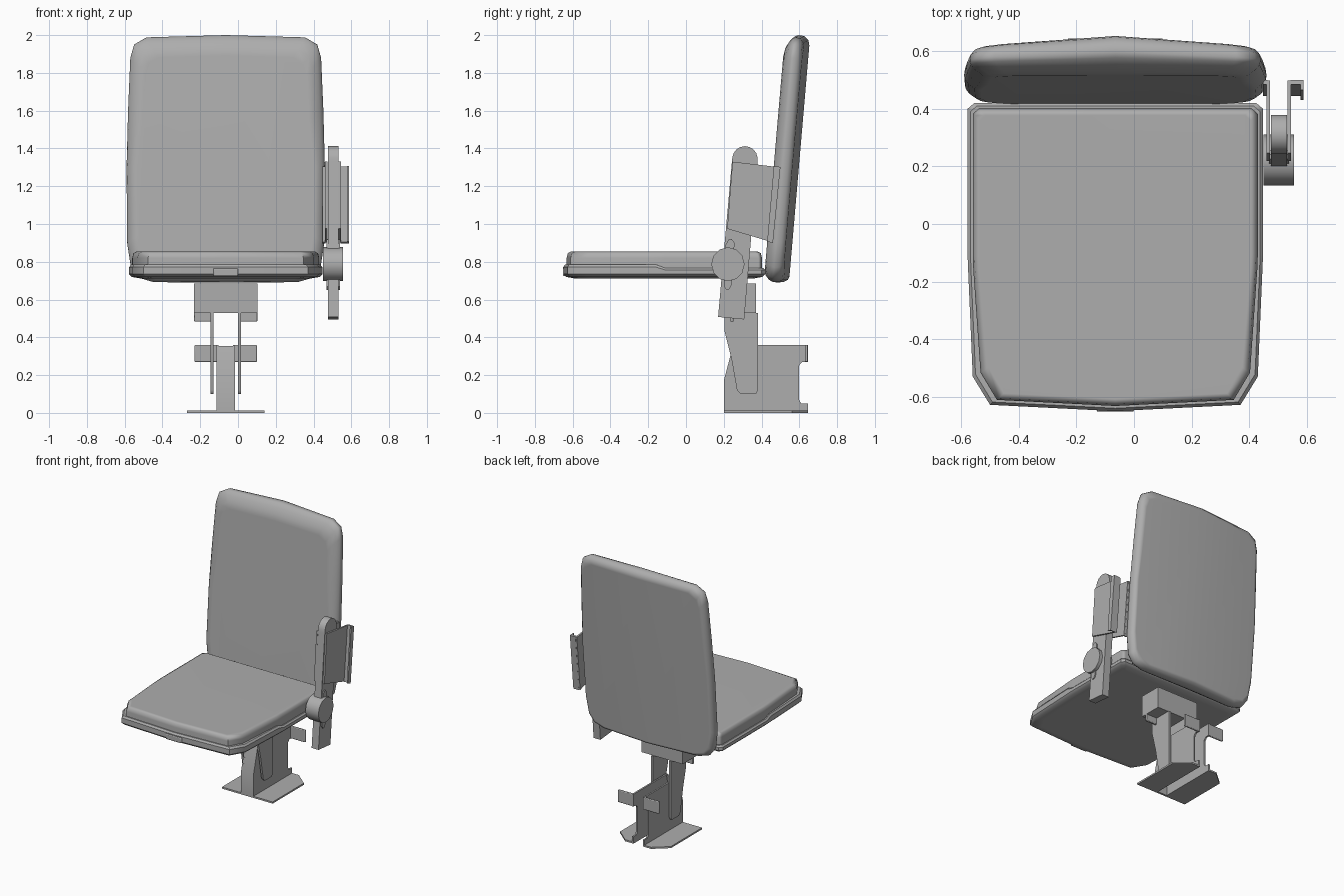
import bpy, bmesh, math

if "Cube" in bpy.data.objects:
    bpy.data.objects.remove(bpy.data.objects["Cube"])

CX = -0.065  # symmetry plane of seat, backrest and pedestal

grey = bpy.data.materials.new("dark_grey")
grey.diffuse_color = (0.42, 0.42, 0.42, 1)
grey.use_nodes = True
grey.node_tree.nodes["Principled BSDF"].inputs["Base Color"].default_value = grey.diffuse_color


def finish(name, bm, angle=35, bevel=0.0):
    bmesh.ops.recalc_face_normals(bm, faces=bm.faces)
    me = bpy.data.meshes.new(name)
    bm.to_mesh(me)
    bm.free()
    me.materials.append(grey)
    ob = bpy.data.objects.new(name, me)
    bpy.context.collection.objects.link(ob)
    if bevel:
        m = ob.modifiers.new("bevel", 'BEVEL')
        m.width, m.segments, m.limit_method = bevel, 2, 'ANGLE'
    bpy.ops.object.select_all(action='DESELECT')
    bpy.context.view_layer.objects.active = ob
    ob.select_set(True)
    bpy.ops.object.shade_smooth_by_angle(angle=math.radians(angle))
    w = ob.modifiers.new("flat_caps", 'WEIGHTED_NORMAL')
    w.keep_sharp = True
    return ob


def loft(name, rings, angle=35):
    """Skin closed rings; caps are split in two halves along the symmetry plane."""
    bm = bmesh.new()
    loops = [[bm.verts.new(p) for p in r] for r in rings]
    n = len(loops[0])
    for a, b in zip(loops, loops[1:]):
        for i in range(n):
            bm.faces.new((a[i], a[(i + 1) % n], b[(i + 1) % n], b[i]))
    h = n // 2
    for lp in (loops[0], loops[-1]):
        bm.faces.new(lp[:h + 1])
        bm.faces.new(lp[h:] + lp[:1])
    return finish(name, bm, angle)


def prism(name, pts, x0, x1, bevel=0.0):
    """Side profile (y, z) extruded from x0 to x1."""
    bm = bmesh.new()
    f = bm.faces.new([bm.verts.new((x0, y, z)) for y, z in pts])
    r = bmesh.ops.extrude_face_region(bm, geom=[f])
    vs = [v for v in r['geom'] if isinstance(v, bmesh.types.BMVert)]
    bmesh.ops.translate(bm, verts=vs, vec=(x1 - x0, 0, 0))
    return finish(name, bm, 35, bevel)


def box(name, x0, x1, y0, y1, z0, z1, bevel=0.0):
    return prism(name, [(y0, z0), (y1, z0), (y1, z1), (y0, z1)], x0, x1, bevel)


def mirrored(half):
    """Half outline (first and last point on the axis) to full loop."""
    return half + [(-a, b) for a, b in reversed(half[1:-1])]


# backrest: leaning pad, flat front and ridged back
back = mirrored([(0, 0.69), (0.38, 0.692), (0.46, 0.715), (0.502, 0.77), (0.522, 0.9),
                 (0.525, 1.3), (0.517, 1.6), (0.505, 1.88), (0.485, 1.95),
                 (0.42, 1.988), (0, 2.0)])
rings = []
for inset, d in ((0.10, 0.002), (0.06, 0.010), (0.025, 0.032), (0.005, 0.055),
                 (0, 0.075), (0.005, 0.105), (0.025, 0.128), (0.05, 0.135)):
    ring = []
    for x, z in back:
        x *= (0.525 - inset * (0.8 if z > 1.345 else 0.6)) / 0.525
        k = inset * (1.1 if z > 1.345 else 0.6)
        z = 1.345 + (z - 1.345) * (0.655 - k) / 0.655
        bow = 1 - 0.27 * abs(x) / 0.525
        ring.append((CX + x, 0.41 + 0.086 * (z - 0.69) + d * bow, z))
    rings.append(ring)
loft("backrest", rings, 50)

# seat: pan with stepped rim, cushion on top
seat = mirrored([(0, 0.42), (0.49, 0.42), (0.513, 0.40), (0.513, -0.11), (0.511, -0.16),
                 (0.495, -0.53), (0.435, -0.628), (0, -0.65)])


def seat_ring(inset, z, drop=0.0, taper=0.0):
    """Seat outline shrunk by inset; taper narrows the front half further."""
    cy, ring = -0.115, []
    for x, y in seat:
        k = inset + (taper if y < -0.5 else 0)
        ring.append((CX + x * (0.513 - k) / 0.513, cy + (y - cy) * (0.535 - inset) / 0.535,
                     z - (drop if y > -0.13 else 0)))
    return ring


loft("seat_pan", [seat_ring(0.06, 0.712), seat_ring(0.015, 0.72), seat_ring(0, 0.735),
                  seat_ring(0, 0.772, 0.015), seat_ring(0.01, 0.785, 0.018),
                  seat_ring(0.03, 0.785, 0.018)])
loft("seat_cushion", [seat_ring(0.018, 0.75, 0, 0.01), seat_ring(0.018, 0.82, 0, 0.01),
                      seat_ring(0.024, 0.845, 0, 0.012), seat_ring(0.042, 0.855, 0, 0.014)], 50)
box("seat_front_tab", CX - 0.065, CX + 0.065, -0.652, -0.62, 0.725, 0.766, 0.006)

# upper bracket under the seat
box("seat_bracket", CX - 0.167, CX + 0.167, 0.205, 0.37, 0.53, 0.685)

# pedestal front wall
prism("pedestal_front", [(0.2, 0), (0.2, 0.17), (0.25, 0.355), (0.265, 0.355),
                         (0.215, 0.17), (0.215, 0)], CX - 0.05, CX + 0.05)

wall = [(0.2, 0), (0.2, 0.17), (0.25, 0.36), (0.645, 0.36), (0.645, 0.27), (0.615, 0.27),
        (0.598, 0.25), (0.598, 0.07), (0.61, 0.05), (0.645, 0.05), (0.645, 0)]
link = [(0.205, 0.53), (0.38, 0.53), (0.38, 0.12), (0.37, 0.10), (0.29, 0.10), (0.27, 0.12),
        (0.24, 0.29), (0.205, 0.43)]

for side, s in (("left", -1), ("right", 1)):
    def span(a, b):
        return sorted((CX + s * a, CX + s * b))

    # pedestal walls, link arms, rear ears and bracket flaps
    prism("pedestal_wall_" + side, wall, *span(0.038, 0.05))
    prism("link_arm_" + side, link, *span(0.065, 0.08))
    box("rear_ear_" + side, *span(0.04, 0.165), 0.63, 0.645, 0.27, 0.36, 0.005)
    box("bracket_flap_" + side, *span(0.07, 0.167), 0.235, 0.252, 0.483, 0.54, 0.005)

    # foot flange with chamfered rear corner
    bm = bmesh.new()
    foot = [(0.04, 0.2), (0.205, 0.2), (0.205, 0.56), (0.105, 0.645), (0.04, 0.645)]
    f = bm.faces.new([bm.verts.new((CX + s * x, y, 0)) for x, y in foot])
    r = bmesh.ops.extrude_face_region(bm, geom=[f])
    bmesh.ops.translate(bm, vec=(0, 0, 0.012),
                        verts=[v for v in r['geom'] if isinstance(v, bmesh.types.BMVert)])
    finish("foot_flange_" + side, bm)

# armrest post, leaning, with a round top
post = [(0.17, 0.508), (0.308, 0.495), (0.379, 1.33)]
for i in range(9):
    a = math.radians(5 + i * 170 / 8)
    post.append((0.312 + 0.067 * math.cos(a), 1.345 + 0.067 * math.sin(a)))
post.append((0.243, 1.33))
prism("armrest_post", post, 0.476, 0.531)

# armrest pivot knob and its rounded tab
knob = [(0.222 + 0.088 * math.cos(math.tau * i / 12), 0.787 + 0.09 * math.sin(math.tau * i / 12))
        for i in range(12)]
prism("armrest_pivot", knob, 0.45, 0.555)
prism("pivot_tab", [(0.2, 0.67), (0.215, 0.65), (0.23, 0.655), (0.242, 0.68), (0.257, 0.9),
                    (0.242, 0.92), (0.225, 0.918), (0.21, 0.89)], 0.468, 0.539)

# armrest side plates with outward flanges
plate = [(0.218, 0.975), (0.46, 0.902), (0.498, 1.3), (0.246, 1.33)]
flange = [(0.445, 0.905), (0.46, 0.898), (0.5, 1.302), (0.485, 1.304)]
for side, s, reach in (("inner", -1, 0.055), ("outer", 1, 0.085)):
    prism("arm_plate_" + side, plate, *sorted((0.503 + s * 0.03, 0.503 + s * 0.042)))
    prism("arm_flange_" + side, flange, *sorted((0.503 + s * 0.04, 0.503 + s * reach)))
prism("arm_flange_lip", [(0.43, 0.908), (0.46, 0.898), (0.5, 1.302), (0.465, 1.306)], 0.578, 0.588)
